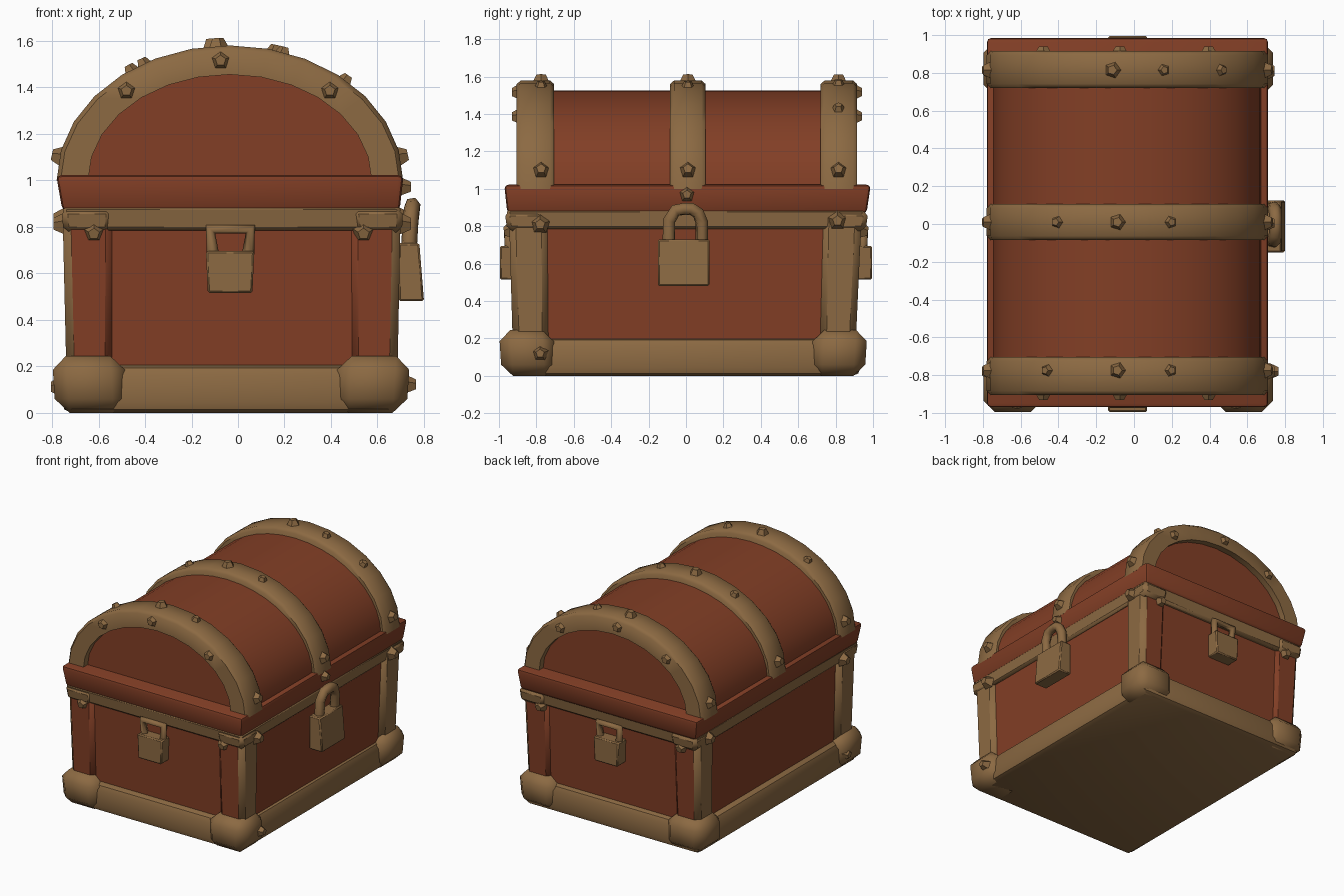
import bpy, bmesh, math
from mathutils import Vector

if "Cube" in bpy.data.objects:
    bpy.data.objects.remove(bpy.data.objects["Cube"])

CX = -0.035  # chest centre in x (the padlock sticks out on +x)


def material(name, col):
    m = bpy.data.materials.new(name)
    m.diffuse_color = (*col, 1)
    m.use_nodes = True
    m.node_tree.nodes["Principled BSDF"].inputs["Base Color"].default_value = m.diffuse_color
    return m


RED = material("red_wood", (0.225, 0.049, 0.019))
BROWN = material("brown_brass", (0.262, 0.143, 0.055))


def finish(bm, name, mats, angle=40, rule=None):
    bmesh.ops.recalc_face_normals(bm, faces=bm.faces)
    bm.normal_update()
    if rule:
        for f in bm.faces:
            f.material_index = rule(f)
    me = bpy.data.meshes.new(name)
    bm.to_mesh(me)
    bm.free()
    ob = bpy.data.objects.new(name, me)
    bpy.context.collection.objects.link(ob)
    for m in mats:
        me.materials.append(m)
    bpy.ops.object.select_all(action='DESELECT')
    ob.select_set(True)
    bpy.context.view_layer.objects.active = ob
    bpy.ops.object.shade_smooth_by_angle(angle=math.radians(angle))
    return ob


def block(name, low, high, z0, z1, mats, bevel=0.0, seg=1, rule=None, angle=40):
    """Tapered box: low and high are (xmin, xmax, ymin, ymax) rectangles."""
    bm = bmesh.new()
    bmesh.ops.create_cube(bm, size=1)
    for v in bm.verts:
        r = low if v.co.z < 0 else high
        v.co = (r[v.co.x > 0], r[2 + (v.co.y > 0)], z0 if v.co.z < 0 else z1)
    if bevel:
        bmesh.ops.bevel(bm, geom=bm.edges[:], offset=bevel, segments=seg,
                        profile=0.5, affect='EDGES')
    return finish(bm, name, mats, angle, rule)


def dome(name, a, b, n, y0, y1):
    """Barrel lid, closed at both ends."""
    bm = bmesh.new()
    ends = [[bm.verts.new((CX + a * math.cos(math.pi * i / n), y,
                           1.0 + b * math.sin(math.pi * i / n))) for i in range(n + 1)]
            for y in (y0, y1)]
    for e in ends:
        bm.faces.new(e)
    for i in range(n + 1):
        j = (i + 1) % (n + 1)
        bm.faces.new((ends[0][i], ends[0][j], ends[1][j], ends[1][i]))
    return finish(bm, name, [RED], 35)


def strap(name, y0, y1, a_in, b_in):
    """Arched band with softened edges, swept along the dome."""
    bm = bmesh.new()
    n, c = 14, 0.022
    sec = [(0, y0), (1, y0), (2, y0 + c), (2, y1 - c), (1, y1), (0, y1)]
    size = [(a_in, b_in), (0.728, 0.56), (0.745, 0.58)]
    rings = []
    for i in range(n + 1):
        t = math.pi * i / n
        rings.append([bm.verts.new((CX + size[k][0] * math.cos(t), y,
                                    1.0 + size[k][1] * math.sin(t))) for k, y in sec])
    for p, q in zip(rings, rings[1:]):
        for j in range(6):
            bm.faces.new((p[j], p[(j + 1) % 6], q[(j + 1) % 6], q[j]))
    bm.faces.new(rings[0])
    bm.faces.new(rings[-1])
    return finish(bm, name, [BROWN], 50)


def rivet(pos, normal, r=0.045, h=0.036):
    """Five-sided tapered stud."""
    normal = Vector(normal).normalized()
    bm = bmesh.new()
    mat = normal.to_track_quat('Z', 'Y').to_matrix().to_4x4()
    mat.translation = Vector(pos) + normal * (h / 2 - 0.008)
    bmesh.ops.create_cone(bm, cap_ends=True, segments=5, radius1=r * 1.1,
                          radius2=r * 0.55, depth=h + 0.016, matrix=mat)
    return finish(bm, "rivet", [BROWN], 20)


def bar(name, pts, depth):
    cu = bpy.data.curves.new(name, 'CURVE')
    cu.dimensions = '3D'
    cu.bevel_depth, cu.bevel_resolution, cu.use_fill_caps = depth, 1, True
    sp = cu.splines.new('POLY')
    sp.points.add(len(pts) - 1)
    for p, co in zip(sp.points, pts):
        p.co = (*co, 1)
    cu.materials.append(BROWN)
    ob = bpy.data.objects.new(name, cu)
    bpy.context.collection.objects.link(ob)
    bpy.ops.object.select_all(action='DESELECT')
    ob.select_set(True)
    bpy.context.view_layer.objects.active = ob
    bpy.ops.object.convert(target='MESH')


# body panels, base and band under the lid
block("body", (-0.70, 0.65, -0.895, 0.88), (-0.72, 0.67, -0.92, 0.915), 0.1, 0.88, [RED])
block("base", (-0.76, 0.69, -0.955, 0.935), (-0.75, 0.68, -0.945, 0.925), 0, 0.205,
      [BROWN], 0.045, 2)
block("top_band", (-0.745, 0.69, -0.945, 0.945), (-0.755, 0.70, -0.96, 0.96), 0.785, 0.89,
      [BROWN], 0.015)

# corner posts (red on the ends), base corners and top corner caps
for sx in (-1, 1):
    for sy in (-1, 1):
        def rect(xl, xr, yf, yb, wx, wy):
            x = xl if sx < 0 else xr
            y = yf if sy < 0 else yb
            return (min(x, x - sx * wx), max(x, x - sx * wx),
                    min(y, y - sy * wy), max(y, y - sy * wy))

        def post_rule(f):
            return int(abs(f.normal.y) > 0.85 or f.normal.x * sx < -0.1)
        block("corner_post", rect(-0.737, 0.685, -0.925, 0.905, 0.2, 0.19),
              rect(-0.755, 0.70, -0.947, 0.94, 0.22, 0.21), 0.12, 0.88, [BROWN, RED], 0.035,
              rule=post_rule)
        block("base_corner", rect(-0.785, 0.725, -0.985, 0.955, 0.31, 0.29),
              rect(-0.80, 0.74, -1.0, 0.97, 0.31, 0.29), 0, 0.245, [BROWN], 0.06, angle=50)
        block("corner_cap", rect(-0.75, 0.705, -0.955, 0.96, 0.2, 0.2),
              rect(-0.76, 0.71, -0.97, 0.975, 0.22, 0.2), 0.775, 0.88, [BROWN], 0.025)

# lid rim and dome
block("lid_rim", (-0.755, 0.695, -0.955, 0.965), (-0.782, 0.712, -0.972, 0.988), 0.868, 1.022,
      [RED], 0.022, 2)
dome("lid_dome", 0.71, 0.527, 20, -0.855, 0.868)

# lid straps: thick end arches and a middle band
strap("front_strap", -0.905, -0.705, 0.61, 0.455)
strap("middle_strap", -0.085, 0.105, 0.66, 0.49)
strap("back_strap", 0.72, 0.915, 0.61, 0.455)

# rivets around each strap
for y, angles in ((-0.775, (10, 72, 94, 125, 170)), (0.01, (10, 72, 94, 120, 170)),
                  (0.815, (10, 48, 75, 96, 170))):
    for d in angles:
        t = math.radians(d)
        big = d in (10, 170) or 90 < d < 100
        rivet((CX + 0.742 * math.cos(t), y, 1 + 0.577 * math.sin(t)),
              (math.cos(t) / 0.745, 0, math.sin(t) / 0.58),
              0.047 if big else 0.037, 0.036 if big else 0.026)

# rivets on the end arches and end faces of the body
for y, s in ((-0.905, -1), (0.915, 1)):
    for x, z in ((-0.48, 1.385), (-0.075, 1.515), (0.395, 1.385)):
        rivet((x, y, z), (0, s, 0), 0.043, 0.026)
    for x in (-0.62, 0.54):
        rivet((x, s * 0.945, 0.775), (0, s, -0.2), 0.046, 0.028)

# rivets on the long sides
for x, s in ((-0.757, -1), (0.708, 1)):
    for y, z in ((-0.78, 0.81), (0.81, 0.83)):
        rivet((x, y, z), (s, 0, 0), 0.05, 0.036)
rivet((-0.785, -0.78, 0.11), (-1, 0, 0), 0.042, 0.02)
rivet((0.733, -0.78, 0.12), (1, 0, 0), 0.042, 0.033)
rivet((0.71, 0.005, 0.97), (1, 0, 0), 0.042, 0.034)

# padlock on the right side
block("padlock_body", (0.69, 0.80, -0.15, 0.125), (0.69, 0.78, -0.15, 0.125), 0.48, 0.73,
      [BROWN], 0.008)
bar("padlock_shackle", [(0.735, -0.092, 0.70), (0.742, -0.09, 0.83), (0.748, -0.055, 0.885),
                        (0.75, -0.01, 0.892), (0.75, 0.03, 0.892), (0.748, 0.065, 0.87),
                        (0.742, 0.085, 0.82), (0.735, 0.085, 0.70)], 0.035)

# carrying handles on both ends
for s in (-1, 1):
    y0, y1 = sorted((s * 0.88, s * 0.995))
    block("handle_plate", (-0.13, 0.062, y0, y1), (-0.138, 0.07, y0, y1), 0.515, 0.695,
          [BROWN], 0.008)
    bar("handle_loop", [(-0.108, s * 0.945, 0.68), (-0.118, s * 0.95, 0.79),
                        (0.053, s * 0.95, 0.79), (0.043, s * 0.945, 0.68)], 0.027)
